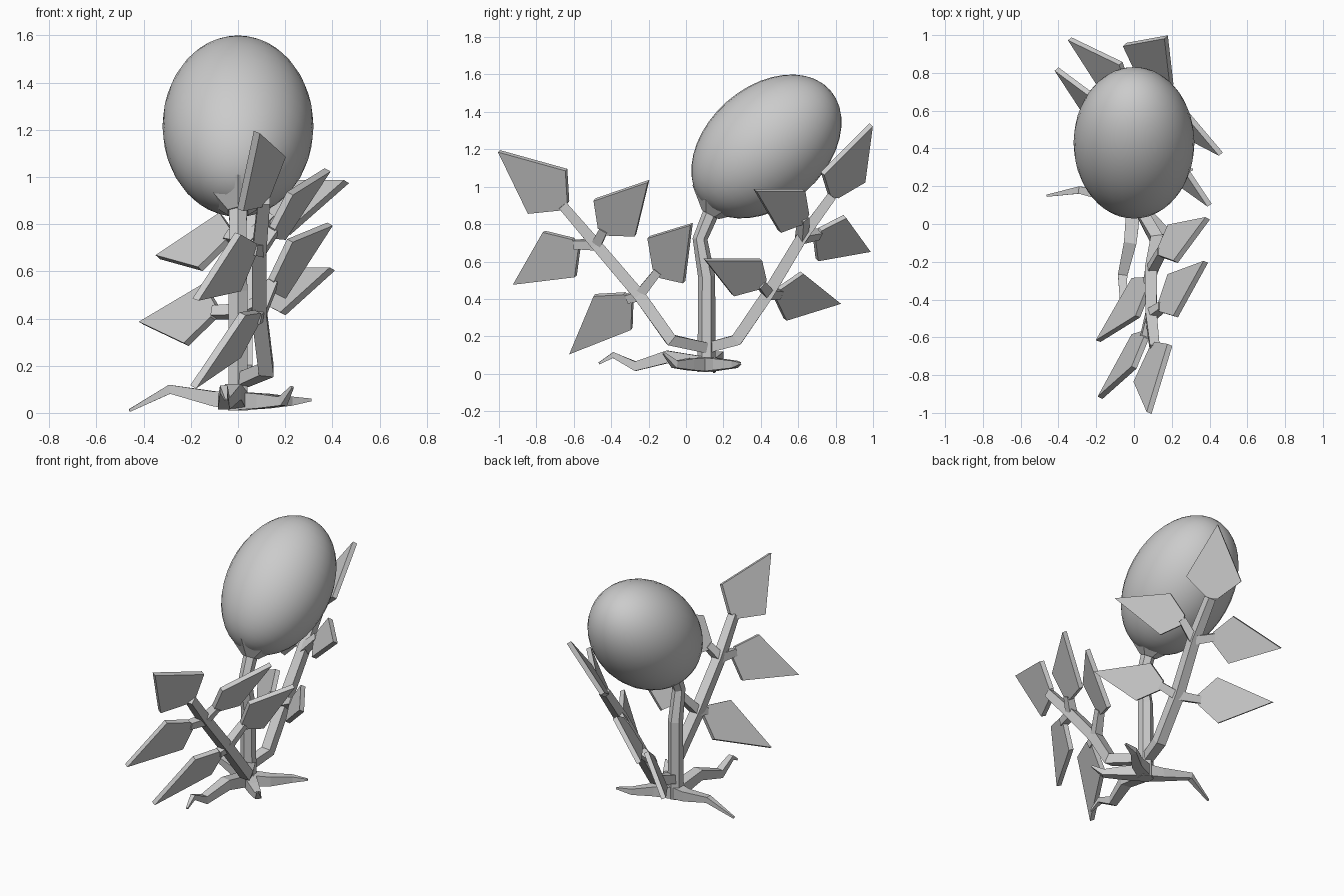
import bpy, bmesh, math
from mathutils import Vector as V

if "Cube" in bpy.data.objects:
    bpy.data.objects.remove(bpy.data.objects["Cube"])


def finish(bm, name):
    bmesh.ops.recalc_face_normals(bm, faces=bm.faces)
    me = bpy.data.meshes.new(name)
    bm.to_mesh(me)
    bm.free()
    ob = bpy.data.objects.new(name, me)
    bpy.context.collection.objects.link(ob)
    return ob


def tube(name, path, radii, sides=4, ref=(1, 0, 0)):
    """Faceted tube along a path with one radius per point."""
    bm = bmesh.new()
    pts = [V(p) for p in path]
    rings = []
    for i, p in enumerate(pts):
        t = (pts[min(i + 1, len(pts) - 1)] - pts[max(i - 1, 0)]).normalized()
        u = (V(ref) - t * t.dot(V(ref))).normalized()
        w = t.cross(u)
        ring = []
        for k in range(sides):
            a = 2 * math.pi * (k + 0.5) / sides
            ring.append(bm.verts.new(p + radii[i] * (math.cos(a) * u + math.sin(a) * w)))
        rings.append(ring)
    for a, b in zip(rings, rings[1:]):
        for k in range(sides):
            j = (k + 1) % sides
            bm.faces.new((a[k], a[j], b[j], b[k]))
    bm.faces.new(rings[0])
    bm.faces.new(rings[-1])
    return finish(bm, name)


def leaf(name, joint, tip, a, b, thick=0.03):
    """Kite-shaped slab plus its short stalk."""
    tip, a, b, joint = V(tip), V(a), V(b), V(joint)
    mid = (a + b) / 2
    base = mid + 0.36 * (mid - tip)
    side = (a - b).normalized() * 0.03
    n = (a - b).cross(tip - mid).normalized() * thick / 2
    outline = [tip, a, base + side, base - side, b]
    bm = bmesh.new()
    top = [bm.verts.new(p + n) for p in outline]
    bot = [bm.verts.new(p - n) for p in outline]
    bm.faces.new(top)
    bm.faces.new(bot[::-1])
    for k in range(5):
        j = (k + 1) % 5
        bm.faces.new((top[k], bot[k], bot[j], top[j]))
    finish(bm, name)
    if (base - joint).length > 0.03:
        tube(name + "_stalk", [joint, base + (mid - base) * 0.1], [0.038, 0.032], 4, side)


# Fruit: smooth tilted ellipsoid
bpy.ops.mesh.primitive_uv_sphere_add(segments=32, ring_count=20, radius=1,
                                     location=(0, 0.43, 1.215))
fruit = bpy.context.object
fruit.name = "fruit"
fruit.scale = (0.32, 0.32, 0.455)
fruit.rotation_euler = (-math.atan2(0.75, 0.66), 0, 0)
bpy.ops.object.shade_smooth()

# Main stem and the cup under the fruit
tube("main_stem", [(0, 0.11, 0.01), (0, 0.11, 0.52), (0, 0.075, 0.72), (0, 0.15, 0.9)],
     [0.048, 0.046, 0.04, 0.045], 6)
tube("fruit_cup", [(0, 0.13, 0.85), (0, 0.175, 0.935)], [0.05, 0.16], 6)

# Front leaf branch
f1, f2, f3 = (0.09, -0.25, 0.42), (0.09, -0.48, 0.69), (0.11, -0.66, 0.90)
tube("front_branch", [(0.02, 0.1, 0.14), (0.12, -0.08, 0.18), f1, f2, f3],
     [0.04, 0.045, 0.045, 0.042, 0.036])
leaf("front_leaf_end", f3, (0.08, -1.0, 1.19), (0.19, -0.64, 1.09), (0.01, -0.84, 0.86))
leaf("front_leaf_1", f2, (0.38, -0.20, 1.03), (0.22, -0.49, 0.93), (0.19, -0.27, 0.74))
leaf("front_leaf_2", f2, (-0.18, -0.92, 0.48), (0.0, -0.76, 0.76), (0.0, -0.59, 0.52))
leaf("front_leaf_3", f1, (0.39, 0.03, 0.80), (0.22, -0.20, 0.73), (0.19, -0.01, 0.49))
leaf("front_leaf_4", f1, (-0.19, -0.62, 0.11), (0.02, -0.49, 0.42), (0.0, -0.29, 0.24))

# Back leaf branch
b1, b2, b3 = (0.03, 0.44, 0.43), (0.05, 0.62, 0.73), (0.055, 0.78, 0.95)
tube("back_branch", [(0, 0.12, 0.14), (0.03, 0.27, 0.18), b1, b2, b3],
     [0.04, 0.045, 0.045, 0.042, 0.036])
leaf("back_leaf_end", b3, (0.17, 0.99, 1.33), (0.20, 0.73, 1.07), (-0.05, 0.95, 1.03))
leaf("back_leaf_1", b2, (0.46, 0.37, 0.98), (0.24, 0.63, 0.98), (0.21, 0.50, 0.76))
leaf("back_leaf_2", b2, (-0.34, 0.98, 0.66), (-0.07, 0.85, 0.84), (-0.16, 0.70, 0.61))
leaf("back_leaf_3", b1, (0.40, 0.10, 0.61), (0.20, 0.40, 0.61), (0.19, 0.25, 0.42))
leaf("back_leaf_4", b1, (-0.41, 0.82, 0.38), (-0.14, 0.62, 0.54), (-0.22, 0.53, 0.29))

# Roots tapering outwards
roots = {
    "left_root": [(0, 0.11, 0.05), (-0.1, 0.14, 0.06), (-0.29, 0.18, 0.10), (-0.46, 0.15, 0.01)],
    "front_root": [(0, 0.11, 0.05), (-0.02, -0.1, 0.09), (-0.06, -0.27, 0.04),
                   (-0.06, -0.39, 0.10), (-0.05, -0.465, 0.055)],
    "back_root": [(0, 0.11, 0.05), (0.12, 0.17, 0.05), (0.22, 0.26, 0.05), (0.31, 0.29, 0.055)],
    "right_root": [(0, 0.11, 0.05), (0.1, 0.02, 0.05), (0.19, -0.06, 0.05), (0.23, -0.12, 0.11)],
}
for name, path in roots.items():
    n = len(path) - 1
    tube(name, path, [0.055 - 0.047 * (i / n) ** 1.3 for i in range(n + 1)], 4, (0, 0, 1))
